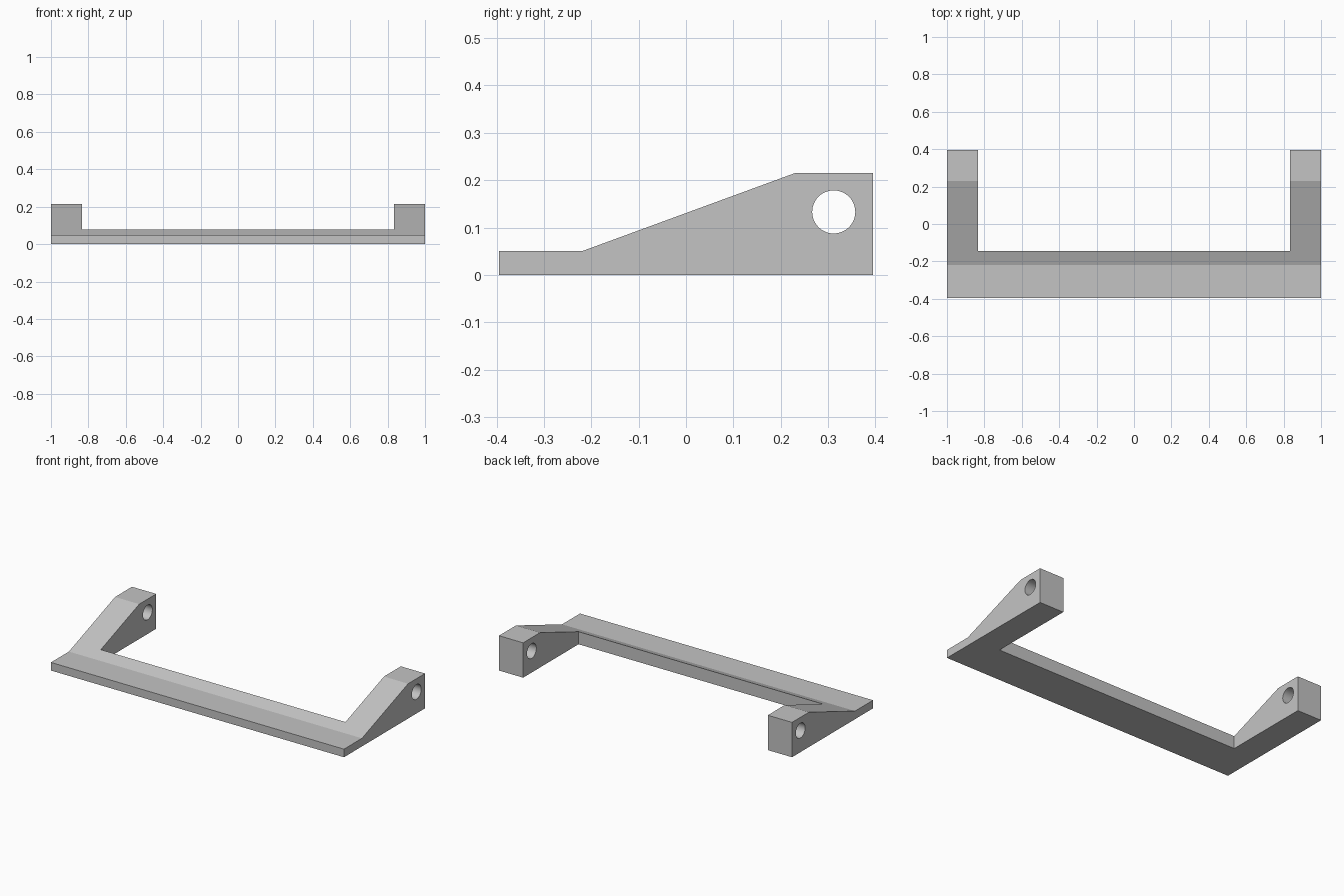
import bpy
import bmesh
import math

if "Cube" in bpy.data.objects:
    bpy.data.objects.remove(bpy.data.objects["Cube"], do_unlink=True)

grey = bpy.data.materials.new("plain_grey")
grey.use_nodes = True
colour = (0.55, 0.55, 0.55, 1)
grey.diffuse_color = colour
grey.node_tree.nodes["Principled BSDF"].inputs["Base Color"].default_value = colour


def extrude_x(name, profile, x0, x1):
    """Solid made by sweeping a (y, z) profile from x0 to x1."""
    bm = bmesh.new()
    face = bm.faces.new([bm.verts.new((x0, y, z)) for y, z in profile])
    swept = bmesh.ops.extrude_face_region(bm, geom=[face])["geom"]
    verts = [v for v in swept if isinstance(v, bmesh.types.BMVert)]
    bmesh.ops.translate(bm, verts=verts, vec=(x1 - x0, 0, 0))
    bmesh.ops.recalc_face_normals(bm, faces=bm.faces)
    mesh = bpy.data.meshes.new(name)
    bm.to_mesh(mesh)
    bm.free()
    mesh.materials.append(grey)
    obj = bpy.data.objects.new(name, mesh)
    bpy.context.collection.objects.link(obj)
    return obj


def cut(target, cutter):
    """Subtract the cutter, bake the result and drop the cutter."""
    cutter.hide_render = True
    mod = target.modifiers.new("cut", "BOOLEAN")
    mod.operation = "DIFFERENCE"
    mod.solver = "EXACT"
    mod.object = cutter
    bpy.ops.object.select_all(action="DESELECT")
    bpy.context.view_layer.objects.active = target
    target.select_set(True)
    bpy.ops.object.modifier_apply(modifier=mod.name)
    bpy.data.objects.remove(cutter, do_unlink=True)


# Wedge section: thin front lip, long ramp, flat raised rear
section = [(-0.395, 0), (0.395, 0), (0.395, 0.215),
           (0.23, 0.215), (-0.22, 0.05), (-0.395, 0.05)]
bracket = extrude_x("bracket_frame", section, -1, 1)

# Open the middle, leaving a front bar and two side arms
opening = [(-0.145, -0.1), (0.6, -0.1), (0.6, 0.4), (-0.145, 0.4)]
cut(bracket, extrude_x("opening_cutter", opening, -0.835, 0.835))

# Round pivot hole through both arms
sides = 48
circle = [(0.312 + 0.0455 * math.cos(math.tau * i / sides),
           0.133 + 0.0455 * math.sin(math.tau * i / sides)) for i in range(sides)]
cut(bracket, extrude_x("hole_cutter", circle, -1.2, 1.2))

# Round off the hole walls only, keep the planes crisp
bpy.ops.object.shade_smooth_by_angle(angle=math.radians(15))
